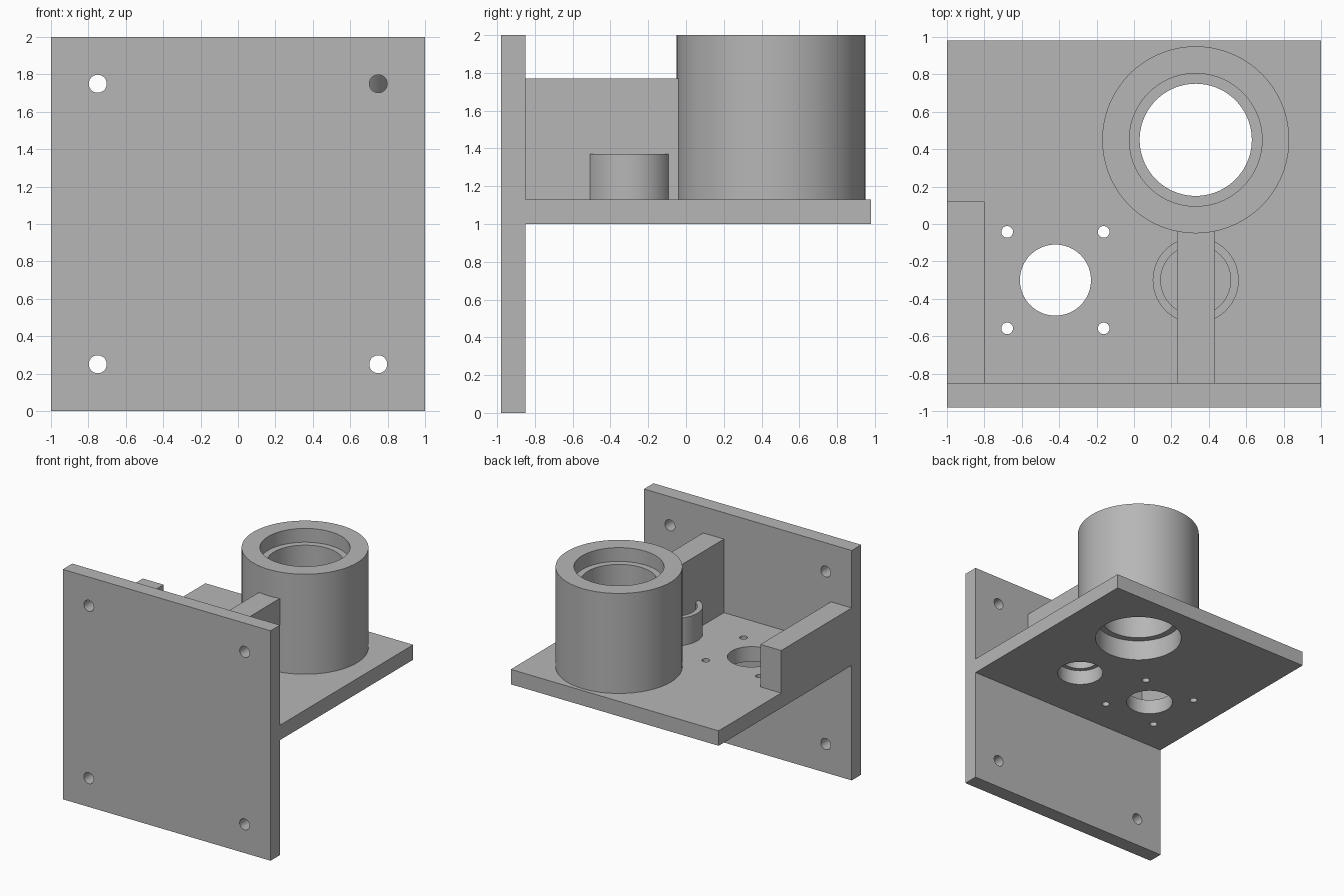
import bpy, bmesh, math
from mathutils import Matrix, Vector

cube = bpy.data.objects.get("Cube")
if cube:
    bpy.data.objects.remove(cube, do_unlink=True)

grey = bpy.data.materials.new("plain_grey")
grey.use_nodes = True
grey.diffuse_color = (0.47, 0.47, 0.47, 1)
grey.node_tree.nodes["Principled BSDF"].inputs["Base Color"].default_value = grey.diffuse_color

SEGMENTS = 72


def make_object(name, bm):
    bmesh.ops.recalc_face_normals(bm, faces=bm.faces)
    mesh = bpy.data.meshes.new(name)
    bm.to_mesh(mesh)
    bm.free()
    mesh.materials.append(grey)
    obj = bpy.data.objects.new(name, mesh)
    bpy.context.collection.objects.link(obj)
    return obj


def activate(obj):
    bpy.ops.object.select_all(action='DESELECT')
    obj.select_set(True)
    bpy.context.view_layer.objects.active = obj


def smooth(obj):
    activate(obj)
    bpy.ops.object.shade_smooth_by_angle(angle=math.radians(30))


def box(name, low, high):
    low, high = Vector(low), Vector(high)
    bm = bmesh.new()
    bmesh.ops.create_cube(bm, size=1, matrix=Matrix.Translation((low + high) / 2)
                          @ Matrix.Diagonal((*(high - low), 1)))
    return make_object(name, bm)


def lathe(name, centre, profile):
    """Spin a closed (radius, height) outline around a vertical axis."""
    bm = bmesh.new()
    verts = [bm.verts.new((centre[0] + r, centre[1], z)) for r, z in profile]
    edges = [bm.edges.new((v, verts[i - 1])) for i, v in enumerate(verts)]
    bmesh.ops.spin(bm, geom=verts + edges, cent=(*centre, 0), axis=(0, 0, 1),
                   angle=math.tau, steps=SEGMENTS, use_merge=True)
    bmesh.ops.remove_doubles(bm, verts=bm.verts, dist=0.0001)
    bmesh.ops.dissolve_degenerate(bm, edges=bm.edges, dist=0.0001)
    obj = make_object(name, bm)
    smooth(obj)
    return obj


def drill(obj, centre, radius, depth, axis='Z'):
    """Cut a round hole and remove the cutter."""
    turn = Matrix.Rotation(math.pi / 2, 4, 'X') if axis == 'Y' else Matrix()
    bm = bmesh.new()
    bmesh.ops.create_cone(bm, cap_ends=True, segments=SEGMENTS, radius1=radius,
                          radius2=radius, depth=depth,
                          matrix=Matrix.Translation(centre) @ turn)
    cutter = make_object("hole_cutter", bm)
    cutter.hide_render = True
    mod = obj.modifiers.new("hole", 'BOOLEAN')
    mod.operation, mod.solver, mod.object = 'DIFFERENCE', 'EXACT', cutter
    activate(obj)
    bpy.ops.object.modifier_apply(modifier=mod.name)
    bpy.data.objects.remove(cutter, do_unlink=True)


SLEEVE = (0.33, 0.45)
BOSS = (0.33, -0.30)
PORT = (-0.42, -0.30)
SHELF_TOP = 1.13
BACK = -0.85

# Upright mounting plate with four corner holes
plate = box("mounting_plate", (-1, -0.98, 0), (1, BACK, 2))
for x in (-0.75, 0.75):
    for z in (0.25, 1.75):
        drill(plate, (x, -0.91, z), 0.048, 0.4, 'Y')
smooth(plate)

# Shelf with sleeve bore, boss bore, round port and its screw holes
shelf = box("shelf", (-1, BACK, 1), (1, 0.98, SHELF_TOP))
for (x, y), radius in ((SLEEVE, 0.355), (BOSS, 0.187), (PORT, 0.19)):
    drill(shelf, (x, y, 1.07), radius, 0.4)
for dx in (-0.258, 0.258):
    for dy in (-0.258, 0.258):
        drill(shelf, (PORT[0] + dx, PORT[1] + dy, 1.07), 0.031, 0.4)
smooth(shelf)

# Large sleeve, counterbored at both ends
lathe("large_sleeve", SLEEVE, [
    (0.5, SHELF_TOP), (0.5, 2), (0.355, 2), (0.355, 1.88),
    (0.3, 1.88), (0.3, 1.18), (0.355, 1.18), (0.355, SHELF_TOP)])

# Small boss with a pocket above and a blind hole below
lathe("small_boss", BOSS, [
    (0.23, SHELF_TOP), (0.23, 1.37), (0.187, 1.37), (0.187, 1.25),
    (0, 1.25), (0, 1.22), (0.15, 1.22), (0.15, SHELF_TOP)])

# Centre rib tying plate to sleeve, cleared where it crosses the boss hole
rib = box("centre_rib", (0.23, BACK, SHELF_TOP), (0.43, 0, 1.77))
drill(rib, (*BOSS, 1.14), 0.2, 0.2)
smooth(rib)

# Side rib along the shelf edge
box("side_rib", (-1, BACK, SHELF_TOP), (-0.8, 0.12, 1.5))
